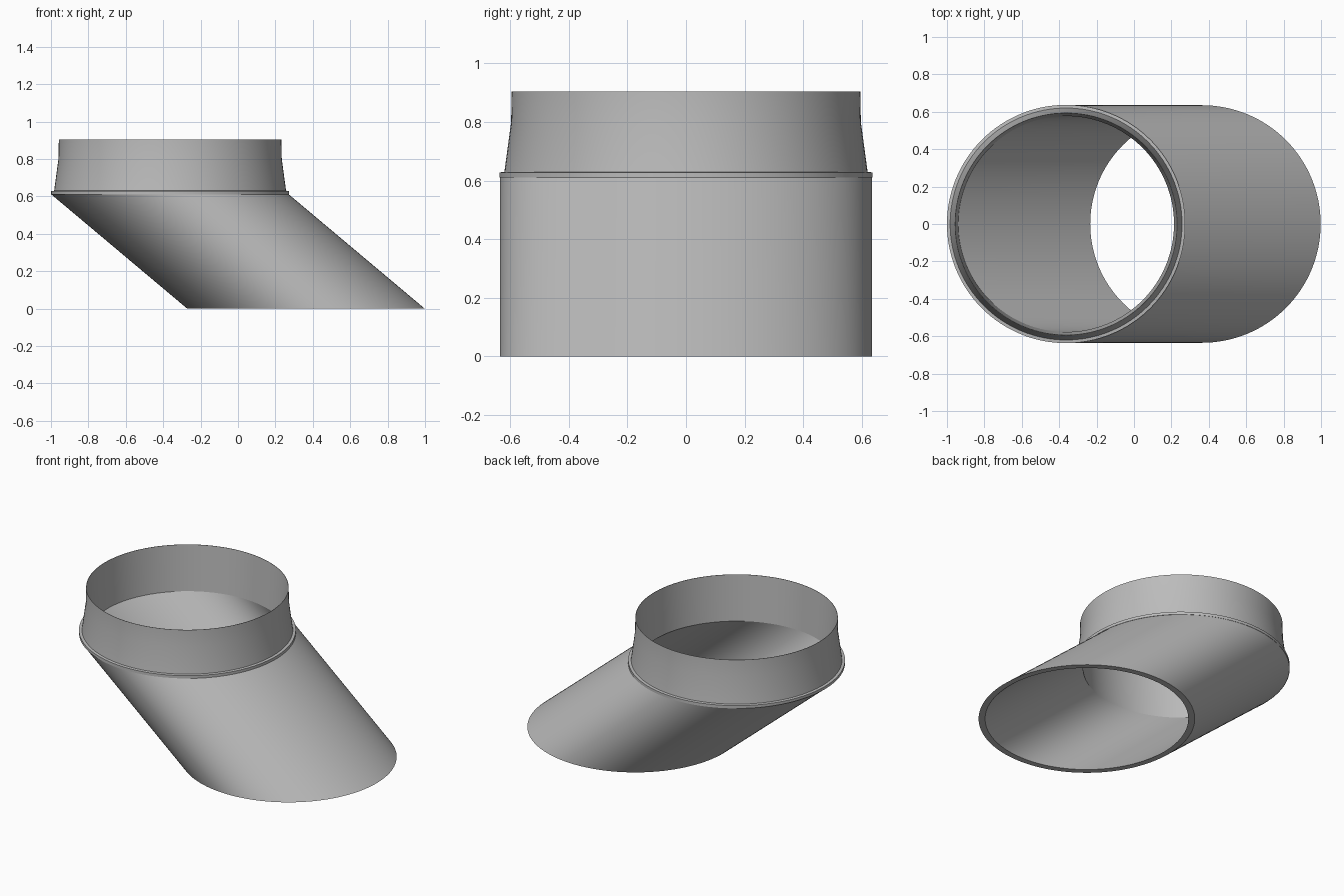
import bpy
import bmesh
from math import cos, sin, tau, radians

cube = bpy.data.objects.get("Cube")
if cube:
    bpy.data.objects.remove(cube, do_unlink=True)

SEGMENTS = 128
JOINT_Z = 0.61      # height where the slanted pipe meets the upright collar
OFFSET = 0.363      # sideways shift of the pipe ends from the middle

grey = bpy.data.materials.new("grey_metal")
grey.use_nodes = True
colour = (0.5, 0.5, 0.5, 1)
grey.diffuse_color = colour
grey.node_tree.nodes["Principled BSDF"].inputs["Base Color"].default_value = colour


def centre_x(z):
    """Axis of the duct: slanted below the joint, upright above it."""
    return OFFSET - 2 * OFFSET * min(z / JOINT_Z, 1)


def lathe(name, profile):
    """Sweep a (radius, height) profile around the duct axis."""
    bm = bmesh.new()
    rings = []
    for r, z in profile:
        rings.append([bm.verts.new((centre_x(z) + r * cos(tau * i / SEGMENTS),
                                    r * sin(tau * i / SEGMENTS), z))
                      for i in range(SEGMENTS)])
    for a, b in zip(rings, rings[1:]):
        for i in range(SEGMENTS):
            j = (i + 1) % SEGMENTS
            bm.faces.new((a[i], a[j], b[j], b[i]))
    mesh = bpy.data.meshes.new(name)
    bm.to_mesh(mesh)
    bm.free()
    mesh.materials.append(grey)
    obj = bpy.data.objects.new(name, mesh)
    bpy.context.collection.objects.link(obj)
    bpy.ops.object.select_all(action="DESELECT")
    obj.select_set(True)
    bpy.context.view_layer.objects.active = obj
    bpy.ops.object.shade_smooth_by_angle(angle=radians(25))
    return obj


# Slanted pipe: inner wall, bottom rim, outer wall
lathe("slanted_pipe", [(0.577, JOINT_Z), (0.597, 0), (0.635, 0), (0.635, JOINT_Z)][::-1])

# Collar with flange: flange edge, ledge, tapered outer wall, thin lip, inner wall
lathe("collar", [(0.635, JOINT_Z), (0.637, JOINT_Z), (0.637, 0.628), (0.62, 0.63),
                 (0.597, 0.8), (0.595, 0.905), (0.593, 0.905), (0.577, JOINT_Z)])
